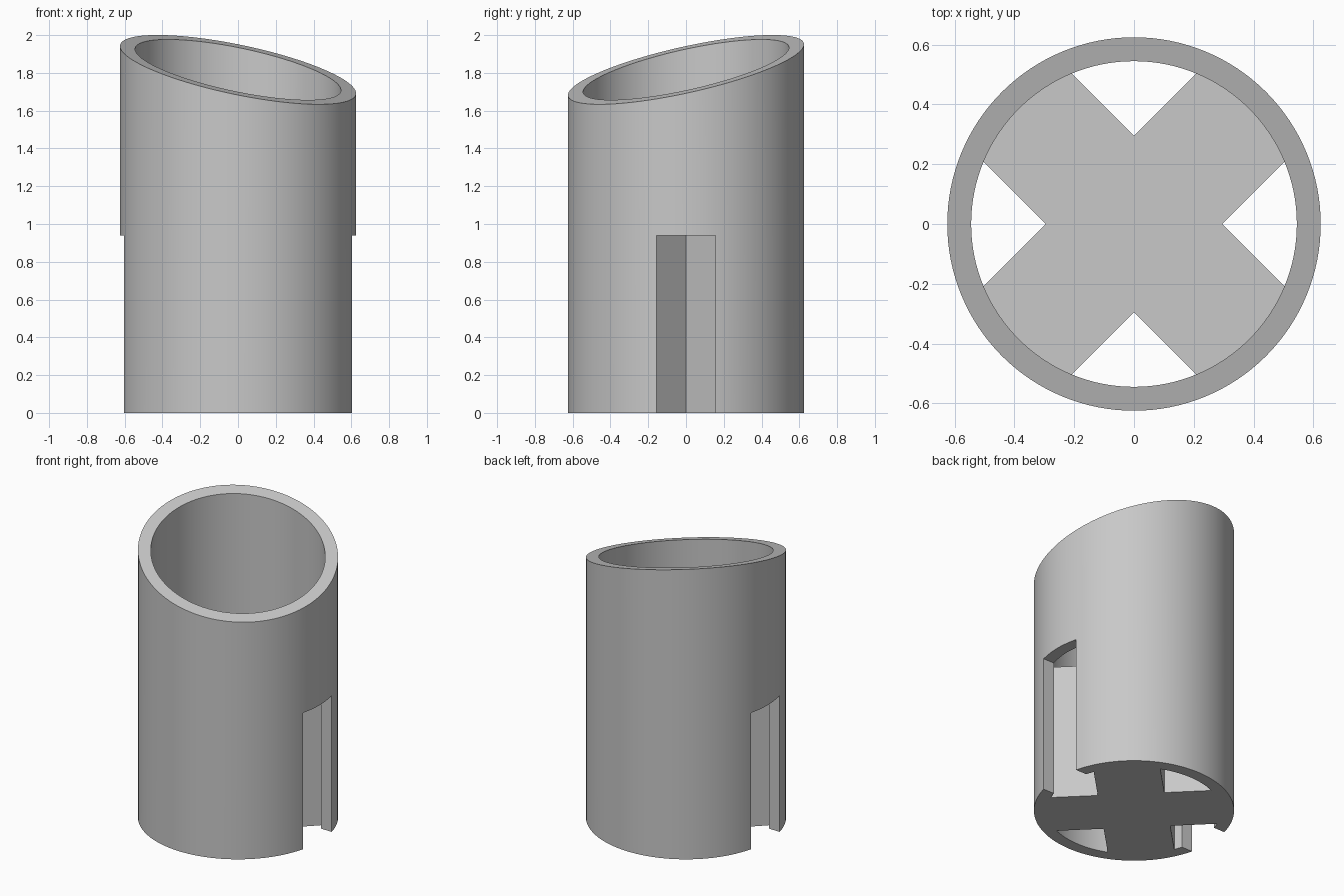
import bpy
import bmesh
from math import sin, cos, asin, pi, sqrt

cube = bpy.data.objects.get("Cube")
if cube:
    bpy.data.objects.remove(cube, do_unlink=True)

OUTER, INNER = 0.625, 0.545
NOTCH = 0.295            # distance from axis to each notch corner
SLOT_HALF, STEP = 0.157, 0.94
SEGMENTS = 128

grey = bpy.data.materials.new("plain grey")
grey.use_nodes = True
colour = (0.58, 0.58, 0.58, 1)
grey.diffuse_color = colour
grey.node_tree.nodes["Principled BSDF"].inputs["Base Color"].default_value = colour


def circle(radius):
    return [(radius * cos(2 * pi * i / SEGMENTS), radius * sin(2 * pi * i / SEGMENTS))
            for i in range(SEGMENTS)]


def prism(name, outline, bottom, top):
    """Extrude an outline from bottom to top; top is a function of x and y."""
    bm = bmesh.new()
    low = [bm.verts.new((x, y, bottom)) for x, y in outline]
    high = [bm.verts.new((x, y, top(x, y))) for x, y in outline]
    bm.faces.new(low[::-1])
    bm.faces.new(high)
    for i in range(len(low)):
        j = (i + 1) % len(low)
        bm.faces.new((low[i], low[j], high[j], high[i]))
    mesh = bpy.data.meshes.new(name)
    bm.to_mesh(mesh)
    bm.free()
    mesh.materials.append(grey)
    obj = bpy.data.objects.new(name, mesh)
    bpy.context.collection.objects.link(obj)
    return obj


def combine(target, other, operation):
    """Apply a boolean and discard the helper."""
    other.hide_render = True
    mod = target.modifiers.new(operation.lower(), 'BOOLEAN')
    mod.operation, mod.object, mod.solver = operation, other, 'EXACT'
    bpy.ops.object.select_all(action='DESELECT')
    target.select_set(True)
    bpy.context.view_layer.objects.active = target
    bpy.ops.object.modifier_apply(modifier=mod.name)
    bpy.data.objects.remove(other, do_unlink=True)


# Tube with a slanted top rim
body = prism("slotted_tube", circle(OUTER), 0, lambda x, y: 1.817 - 0.2 * x + 0.215 * y)
combine(body, prism("bore", circle(INNER), -0.2, lambda x, y: 2.3), 'DIFFERENCE')

# Straight slot through both side walls
slot = [(-1, -SLOT_HALF), (1, -SLOT_HALF), (1, SLOT_HALF), (-1, SLOT_HALF)]
combine(body, prism("side_slots", slot, -0.2, lambda x, y: STEP), 'DIFFERENCE')

# Diagonal cross in the lower half, its arm ends embedded in the wall
reach = (OUTER + INNER) / 2
spread = asin(NOTCH / sqrt(2) / reach)
outline = []
for k in range(4):
    middle = pi / 4 + k * pi / 2
    for i in range(9):
        a = middle + spread * (i / 4 - 1)
        outline.append((reach * cos(a), reach * sin(a)))
    a = (k + 1) * pi / 2
    outline.append((NOTCH * cos(a), NOTCH * sin(a)))
combine(body, prism("inner_cross", outline, 0, lambda x, y: STEP), 'UNION')

bpy.ops.object.select_all(action='DESELECT')
body.select_set(True)
bpy.context.view_layer.objects.active = body
bpy.ops.object.shade_smooth_by_angle(angle=pi / 6)
